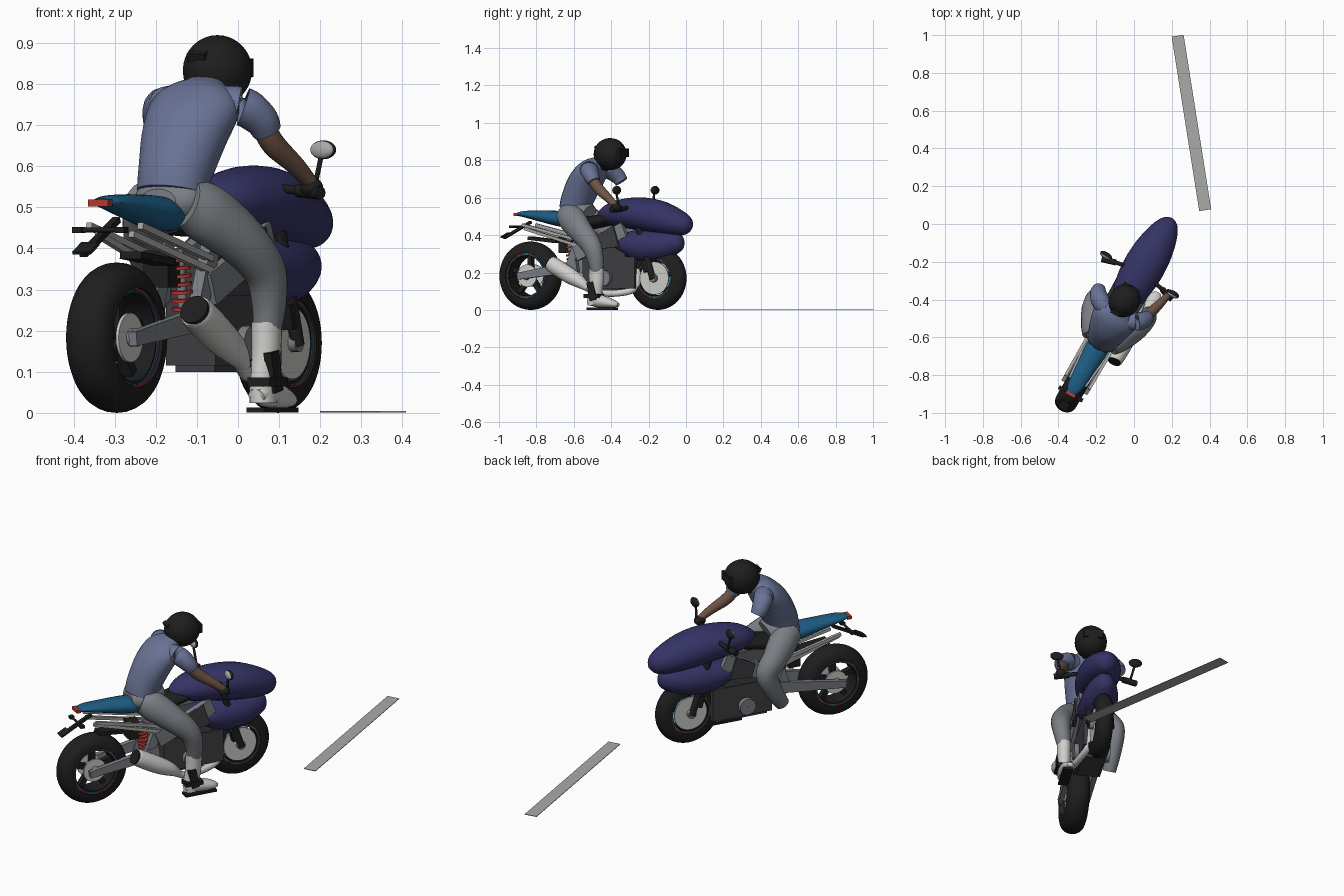
import bpy, bmesh, math
from mathutils import Vector, Matrix

cube = bpy.data.objects.get("Cube")
if cube:
    bpy.data.objects.remove(cube, do_unlink=True)

# Bike frame: Y forward, X to the rider's right, rear axle above the origin
PLACE = Matrix.Translation((-0.295, -0.83, 0)) @ Matrix.Rotation(math.radians(-30), 4, 'Z')


def material(name, *rgb):
    m = bpy.data.materials.new(name)
    m.use_nodes = True
    m.diffuse_color = (*rgb, 1)
    m.node_tree.nodes["Principled BSDF"].inputs["Base Color"].default_value = (*rgb, 1)
    return m


BLUE = material("dark_blue", .035, .033, .13)
SHIRT = material("slate_blue", .14, .17, .3)
GRAY = material("mid_gray", .2, .215, .235)
TEAL = material("teal_blue", .012, .11, .23)
BLACK = material("black", .013, .013, .013)
DARK = material("dark_gray", .05, .05, .055)
WHITE = material("off_white", .62, .62, .6)
SILVER = material("silver", .4, .4, .39)
SKIN = material("brown_skin", .16, .09, .06)
RED = material("red", .5, .04, .03)


def finish(name, bm, mat, place=PLACE):
    bmesh.ops.recalc_face_normals(bm, faces=bm.faces)
    me = bpy.data.meshes.new(name)
    bm.to_mesh(me)
    bm.free()
    me.materials.append(mat)
    ob = bpy.data.objects.new(name, me)
    bpy.context.collection.objects.link(ob)
    ob.matrix_world = place
    bpy.ops.object.select_all(action='DESELECT')
    ob.select_set(True)
    bpy.context.view_layer.objects.active = ob
    bpy.ops.object.shade_smooth_by_angle(angle=math.radians(40))
    return ob


def skin_rings(bm, rings, close=False):
    n = len(rings[0])
    pairs = list(zip(rings, rings[1:] + rings[:1])) if close else list(zip(rings, rings[1:]))
    for a, b in pairs:
        for i in range(n):
            j = (i + 1) % n
            bm.faces.new((a[i], a[j], b[j], b[i]))


def loft(name, pts, mat, n=20, k=5, phase=0.0):
    """Elliptical sections (x, y, z, half width, half depth) joined along a smooth path."""
    p = [Vector(q) for q in pts]
    path = []
    for i in range(len(p) - 1):
        a, b, c, d = p[max(i - 1, 0)], p[i], p[i + 1], p[min(i + 2, len(p) - 1)]
        for s in range(k):
            t = s / k
            path.append(b + (c - a) * (t / 2) + (a * 2 - b * 5 + c * 4 - d) * (t * t / 2)
                        + (b * 3 - a - c * 3 + d) * (t ** 3 / 2))
    path.append(p[-1])
    bm = bmesh.new()
    rings = []
    for i, q in enumerate(path):
        tan = (path[min(i + 1, len(path) - 1)] - path[max(i - 1, 0)]).to_3d().normalized()
        ref = Vector((1, 0, 0)) if abs(tan.x) < .85 else Vector((0, 1, 0))
        side = (ref - tan * ref.dot(tan)).normalized()
        up = tan.cross(side)
        angles = [phase + math.tau * j / n for j in range(n)]
        rings.append([bm.verts.new(q.to_3d() + side * math.cos(a) * max(q[3], .001)
                                   + up * math.sin(a) * max(q[4], .001)) for a in angles])
    skin_rings(bm, rings)
    bm.faces.new(rings[0])
    bm.faces.new(rings[-1])
    return finish(name, bm, mat)


def rod(name, a, b, r, mat, n=12):
    return loft(name, [(*a, r, r), (*b, r, r)], mat, n, 1)


def beam(name, a, b, w, h, mat, w2=None, h2=None):
    q = math.sqrt(2) / 2
    return loft(name, [(*a, w * q, h * q), (*b, (w2 or w) * q, (h2 or h) * q)], mat, 4, 1, math.pi / 4)


def box(name, c, size, mat, tilt=0):
    bm = bmesh.new()
    m = Matrix.Translation(c) @ Matrix.Rotation(math.radians(tilt), 4, 'X') @ Matrix.Diagonal((*size, 1))
    bmesh.ops.create_cube(bm, size=1, matrix=m)
    return finish(name, bm, mat)


def ball(name, c, size, mat):
    bm = bmesh.new()
    bmesh.ops.create_uvsphere(bm, u_segments=28, v_segments=16, radius=1,
                              matrix=Matrix.Translation(c) @ Matrix.Diagonal((*size, 1)))
    return finish(name, bm, mat)


def lathe(name, c, profile, mat, n=48):
    """Closed (radius, x) profile turned around the axle."""
    bm = bmesh.new()
    rings = [[bm.verts.new((c[0] + x, c[1] + r * math.cos(a), c[2] + r * math.sin(a))) for r, x in profile]
             for a in (math.tau * i / n for i in range(n))]
    skin_rings(bm, rings, True)
    return finish(name, bm, mat)


def disc(name, c, r0, r1, half, mat):
    return lathe(name, c, [(r0, -half), (r1, -half), (r1, half), (r0, half)], mat)


SIDES = ((1, "left"), (-1, "right"))


# Wheels
def wheel(tag, y, r, w, disc_r):
    c = (0, y, r)
    ri = r - .062
    arc = [math.pi * i / 14 for i in range(15)]
    lathe(tag + "_tyre", c, [(ri + (r - ri) * math.sin(t) ** .8, w * math.cos(t)) for t in arc], BLACK)
    disc(tag + "_rim", c, ri - .014, ri + .002, w * .8, BLACK)
    for s, side in SIDES:
        x = s * w * .82
        disc(f"{tag}_red_stripe_{side}", (x, y, r), ri - .004, ri, .002, RED)
        disc(f"{tag}_blue_stripe_{side}", (x, y, r), ri - .009, ri - .005, .002, TEAL)
        disc(f"{tag}_brake_disc_{side}", (s * .036, y, r), .02, disc_r, .004, WHITE)
    for i in range(5):
        a = math.tau * i / 5 + .3
        d = Vector((0, math.cos(a), math.sin(a)))
        beam(f"{tag}_spoke_{i}", Vector(c) + d * .02, Vector(c) + d * (ri - .008), .03, .026, BLACK)
    rod(tag + "_axle", (-.06, y, r), (.06, y, r), .022, GRAY, 16)


wheel("rear_wheel", 0, .183, .06, .06)
wheel("front_wheel", .785, .17, .046, .088)

# Fairings
loft("upper_fairing", [(0, .42, .505, 0, 0), (0, .44, .508, .04, .03), (0, .52, .515, .085, .067),
     (0, .65, .515, .108, .087), (0, .78, .498, .105, .09), (0, .9, .468, .08, .072),
     (0, .97, .448, .045, .045), (0, .995, .44, 0, 0)], BLUE, 28)
loft("lower_fairing", [(0, .49, .365, .05, .004), (0, .57, .36, .085, .05), (0, .68, .345, .095, .088),
     (0, .79, .345, .09, .085), (0, .88, .36, .065, .065), (0, .925, .375, .035, .04),
     (0, .94, .38, 0, 0)], BLUE, 28)

# Seat and tail
loft("tail_cowl", [(0, -.075, .512, .025, .01), (0, -.03, .512, .042, .018), (0, .08, .5, .052, .032),
     (0, .2, .485, .062, .042), (0, .3, .475, .05, .03)], TEAL)
loft("saddle", [(0, .24, .465, .05, .03), (0, .36, .465, .07, .036), (0, .48, .485, .07, .035),
     (0, .56, .5, .05, .03)], BLACK)
box("tail_light", (0, -.08, .51), (.055, .022, .017), RED)
beam("plate_bracket", (0, .0, .47), (0, -.165, .385), .02, .014, BLACK)
box("plate_holder", (0, -.15, .4), (.05, .05, .008), BLACK, 28)
rod("indicator_bar", (-.055, -.08, .445), (.055, -.08, .445), .006, BLACK)
for s, side in SIDES:
    box("indicator_" + side, (s * .06, -.08, .445), (.025, .022, .014), BLACK)
    # Frame, swingarm, rails and fork
    for i in (0, 1):
        beam(f"subframe_rail_{i}_{side}", (s * (.072 - .025 * i), -.01, .455 - .02 * i),
             (s * .075, .33, .375 - .03 * i), .016, .016, SILVER)
    beam("swingarm_" + side, (s * .068, -.04, .18), (s * .068, .33, .235), .022, .035, GRAY, .03, .06)
    beam("main_frame_" + side, (s * .072, .32, .3), (s * .068, .62, .43), .03, .08, GRAY)
    beam("frame_post_" + side, (s * .06, .27, .2), (s * .065, .35, .42), .03, .045, GRAY)
    beam("knee_panel_" + side, (s * .085, .47, .36), (s * .092, .58, .395), .02, .07, DARK, .01, .12)
    rod("fork_leg_" + side, (s * .055, .785, .165), (s * .055, .69, .46), .017, BLACK)
    box("brake_caliper_" + side, (s * .055, .745, .235), (.03, .035, .06), BLACK, 15)
    disc("engine_cover_" + side, (s * .082, .5, .17), .002, .042, .012, GRAY)
    # Handlebars and mirrors
    rod("handlebar_" + side, (s * .05, .66, .55), (s * .2, .63, .535), .011, BLACK)
    rod("grip_" + side, (s * .14, .642, .54), (s * .215, .62, .535), .016, BLACK)
    rod("mirror_stem_" + side, (s * .18, .65, .545), (s * .202, .645, .625), .006, BLACK)
    ball("mirror_shell_" + side, (s * .205, .65, .64), (.035, .016, .023), BLACK)
    ball("mirror_glass_" + side, (s * .205, .643, .64), (.032, .012, .021), SILVER)

# Engine and shock absorber
box("engine_block", (0, .52, .2), (.14, .32, .17), DARK)
box("engine_top", (0, .49, .33), (.13, .26, .13), DARK)
box("sump", (0, .48, .115), (.11, .2, .03), DARK)
box("rear_mudguard", (.03, .1, .375), (.06, .17, .018), BLACK, -6)
box("battery_box", (0, .22, .35), (.07, .06, .09), BLACK)
rod("shock_rod", (.03, .275, .22), (.03, .25, .4), .012, GRAY)
for i in range(7):
    z = .25 + .02 * i
    rod(f"spring_coil_{i}", (.03, .271 - .003 * i, z), (.03, .27 - .003 * i, z + .008), .027, RED, 16)

# Exhaust
loft("muffler", [(.112, .185, .25, .036, .036), (.112, .2, .242, .043, .043), (.115, .3, .187, .043, .043),
     (.117, .37, .15, .034, .034), (.115, .42, .115, .017, .017)], WHITE)
rod("muffler_outlet", (.112, .181, .252), (.112, .2, .242), .037, BLACK, 20)
loft("exhaust_pipe", [(.115, .4, .125, .018, .018), (.1, .46, .095, .018, .018), (.07, .58, .09, .018, .018),
     (.04, .67, .12, .018, .018), (.03, .68, .22, .018, .018)], WHITE, 12)

# Rider body
loft("pelvis", [(0, .2, .515, .05, .03), (0, .24, .515, .088, .06), (0, .31, .525, .092, .068),
     (0, .36, .51, .07, .05)], GRAY)
loft("torso", [(0, .27, .535, .088, .08), (0, .285, .585, .093, .084), (0, .33, .675, .11, .085),
     (0, .385, .745, .118, .07), (0, .425, .782, .075, .045), (0, .445, .8, .04, .035)], SHIRT, 24)
rod("neck", (0, .435, .77), (0, .47, .81), .042, BLACK, 16)
ball("helmet", (0, .49, .833), (.083, .09, .086), BLACK)
box("helmet_vent", (-.01, .412, .868), (.05, .02, .02), BLACK, 25)
box("helmet_visor", (0, .57, .84), (.1, .016, .045), BLACK)
for s, side in SIDES:
    loft("sleeve_" + side, [(s * .06, .4, .75, .045, .045), (s * .11, .425, .745, .05, .047),
         (s * .14, .455, .715, .044, .042), (s * .148, .475, .685, .036, .036)], SHIRT)
loft("forearm", [(.142, .465, .695, .028, .028), (.152, .505, .65, .029, .029), (.172, .575, .6, .023, .023),
     (.185, .632, .555, .017, .017)], SKIN, 16)
ball("glove", (.183, .632, .548), (.027, .03, .024), BLACK)

# Legs: one reaching the ground, one tucked up
loft("standing_leg", [(.05, .25, .51, .06, .06), (.08, .3, .485, .066, .075), (.13, .39, .415, .058, .064),
     (.15, .46, .345, .05, .055), (.148, .485, .27, .042, .045), (.14, .49, .2, .034, .036)], GRAY)
loft("tucked_leg", [(-.05, .25, .51, .06, .06), (-.08, .3, .485, .066, .075), (-.125, .37, .42, .058, .064),
     (-.14, .42, .35, .05, .055), (-.135, .38, .25, .042, .045), (-.125, .33, .17, .034, .036)], GRAY)
loft("boot_shaft", [(.14, .488, .22, .036, .042), (.14, .485, .14, .034, .04), (.138, .475, .07, .032, .04),
     (.138, .475, .025, .032, .04)], WHITE)
loft("boot_foot", [(.138, .44, .04, .022, .018), (.138, .48, .05, .034, .035), (.135, .54, .042, .037, .03),
     (.132, .59, .032, .033, .02), (.13, .615, .026, .016, .01)], WHITE)
box("boot_guard", (.166, .475, .1), (.022, .04, .1), BLACK, 12)
box("boot_strap", (.15, .475, .075), (.062, .09, .022), BLACK)
box("foot_plate", (.137, .52, .007), (.05, .167, .012), BLACK)

# Painted ground strip
bm = bmesh.new()
mid = Matrix.Translation((.304, .535, .003)) @ Matrix.Rotation(math.atan2(.147, .93), 4, 'Z')
bmesh.ops.create_cube(bm, size=1, matrix=Matrix.Diagonal((.064, .935, .003, 1)))
finish("ground_strip", bm, SILVER, mid)
